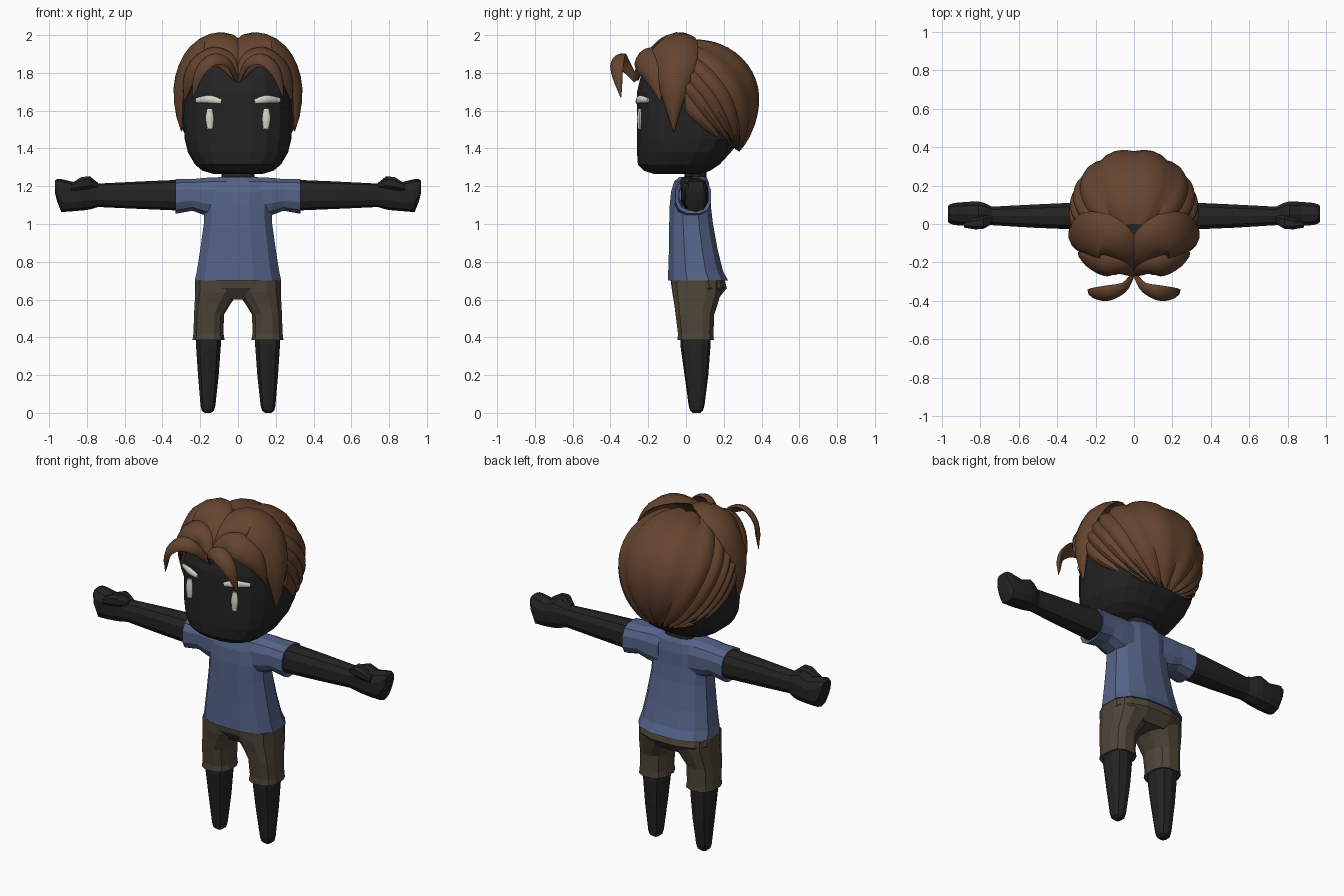
import bpy, bmesh, math
from mathutils import Vector

if "Cube" in bpy.data.objects:
    bpy.data.objects.remove(bpy.data.objects["Cube"])


def material(name, rgb):
    m = bpy.data.materials.new(name)
    m.diffuse_color = (*rgb, 1)
    m.use_nodes = True
    m.node_tree.nodes["Principled BSDF"].inputs["Base Color"].default_value = m.diffuse_color
    return m


SKIN = material("charcoal skin", (0.017, 0.017, 0.017))
SHIRT = material("blue cloth", (0.090, 0.125, 0.245))
SHORTS = material("olive brown cloth", (0.076, 0.060, 0.040))
HAIR = material("brown hair", (0.130, 0.058, 0.028))
EYES = material("pale grey", (0.66, 0.66, 0.60))


def loft(name, rings, mat, mirror=False, smooth=None, strip_caps=False):
    """Skin a list of equal-length point rings and close both ends."""
    bm = bmesh.new()
    vs = [[bm.verts.new(p) for p in r] for r in rings]
    n = len(rings[0])
    for a, b in zip(vs, vs[1:]):
        for i in range(n):
            j = (i + 1) % n
            bm.faces.new((a[i], a[j], b[j], b[i]))
    for r in (vs[0], vs[-1]):
        if strip_caps:
            for i in range(n // 2 - 1):
                bm.faces.new((r[i], r[i + 1], r[n - 2 - i], r[n - 1 - i]))
        else:
            bm.faces.new(r)
    bmesh.ops.recalc_face_normals(bm, faces=bm.faces)
    me = bpy.data.meshes.new(name)
    bm.to_mesh(me)
    bm.free()
    me.materials.append(mat)
    if smooth:
        me.polygons.foreach_set("use_smooth", [True] * len(me.polygons))
        me.set_sharp_from_angle(angle=math.radians(smooth))
    ob = bpy.data.objects.new(name, me)
    bpy.context.collection.objects.link(ob)
    if mirror:
        ob.modifiers.new("mirror", "MIRROR").use_mirror_merge = False
    return ob


def section(axis, pos, a0, a1, b0, b1, e=2.6, n=12):
    """Rounded-box outline across the z axis (a=x, b=y) or the x axis (a=y, b=z)."""
    pts = []
    for i in range(n):
        t = math.tau * (i + 0.5) / n
        c, s = math.cos(t), math.sin(t)
        a = (a0 + a1) / 2 + (a1 - a0) / 2 * math.copysign(abs(c) ** (2 / e), c)
        b = (b0 + b1) / 2 + (b1 - b0) / 2 * math.copysign(abs(s) ** (2 / e), s)
        pts.append((a, b, pos) if axis == "z" else (pos, a, b))
    return pts


def stack(rows, axis="z", **kw):
    return [section(axis, *r, **kw) for r in rows]


def centred(rows):
    return [(z, -hx, hx, y0, y1) for z, hx, y0, y1 in rows]


# Head and neck
loft("head", stack(centred([
    (1.265, .13, -.17, .08), (1.282, .19, -.225, .13), (1.315, .23, -.257, .18),
    (1.38, .268, -.262, .24), (1.45, .285, -.262, .29), (1.55, .292, -.262, .32),
    (1.70, .285, -.262, .325), (1.79, .265, -.24, .30), (1.87, .21, -.18, .24),
    (1.92, .12, -.09, .15)]), n=20), SKIN)
loft("neck", stack(centred([(1.18, .09, -.01, .11), (1.29, .09, -.01, .11)])), SKIN)

# Shirt: body and sleeves, with hollow hems
loft("shirt_body", stack(centred([
    (.76, .20, -.07, .17), (.71, .215, -.085, .205), (.70, .235, -.10, .228),
    (.75, .224, -.098, .20), (.86, .206, -.094, .172), (1.0, .186, -.092, .146),
    (1.09, .182, -.09, .135), (1.17, .182, -.082, .132), (1.225, .165, -.065, .122),
    (1.25, .10, -.035, .11)])), SHIRT)
loft("sleeves", stack([
    (.10, -.065, .125, 1.03, 1.25), (.18, -.062, .128, 1.045, 1.247),
    (.24, -.055, .128, 1.068, 1.24), (.33, -.058, .135, 1.052, 1.24),
    (.325, -.04, .12, 1.07, 1.225), (.25, -.035, .11, 1.09, 1.215)], "x"),
    SHIRT, mirror=True)

# Shorts: hips and legs
loft("shorts_hips", stack(centred([
    (.73, .20, -.075, .19), (.70, .228, -.085, .21), (.66, .23, -.08, .22),
    (.60, .20, -.035, .17)])), SHORTS)
loft("shorts_legs", stack([
    (.70, -.02, .23, -.08, .19), (.64, -.01, .23, -.077, .19), (.58, .035, .232, -.066, .172),
    (.52, .072, .235, -.058, .152), (.42, .075, .238, -.045, .148), (.385, .068, .243, -.048, .15),
    (.39, .085, .225, -.03, .135), (.43, .09, .22, -.025, .13)]), SHORTS, mirror=True)

# Bare legs
loft("legs", stack([
    (.46, .085, .225, -.03, .13), (.36, .088, .225, -.03, .13), (.20, .10, .214, -.008, .118),
    (.04, .118, .2, .014, .098), (.012, .126, .193, .022, .09), (0, .142, .177, .036, .075)],
    n=10), SKIN, mirror=True)

# Arms, fists and thumbs
loft("arms", stack([
    (.20, -.03, .115, 1.075, 1.235), (.33, -.03, .113, 1.072, 1.233), (.52, -.022, .104, 1.08, 1.225),
    (.74, -.008, .092, 1.09, 1.214), (.78, -.01, .112, 1.078, 1.235), (.81, -.014, .12, 1.073, 1.245),
    (.87, -.012, .118, 1.068, 1.222), (.935, -.008, .112, 1.063, 1.238), (.958, 0, .105, 1.12, 1.238),
    (.97, .012, .095, 1.17, 1.228)], "x", n=10), SKIN, mirror=True)
loft("thumbs", stack([
    (.74, 0, .05, 1.19, 1.218), (.785, -.028, .045, 1.185, 1.255), (.83, -.03, .035, 1.178, 1.25),
    (.885, -.02, .02, 1.175, 1.215)], "x", n=8), SKIN, mirror=True)


def spline(pts, t):
    """Catmull-Rom through pts (tuples of any length), t in 0..1."""
    x = t * (len(pts) - 1)
    i = min(int(x), len(pts) - 2)
    f = x - i
    b, c = Vector(pts[i]), Vector(pts[i + 1])
    a = Vector(pts[i - 1]) if i else 2 * b - c
    d = Vector(pts[i + 2]) if i + 2 < len(pts) else 2 * c - b
    return .5 * (2 * b + (c - a) * f + (2 * a - 5 * b + 4 * c - d) * f ** 2
                 + (3 * b - a - 3 * c + d) * f ** 3)


def ribbon(name, pts, widths, thick, mat, centre, bend=.25, steps=16):
    """Tapered lens-shaped lock whose flat side faces the centre."""
    rings = []
    for k in range(steps + 1):
        t = k / steps
        p = spline(pts, t)
        tan = (spline(pts, min(1, t + .02)) - spline(pts, max(0, t - .02))).normalized()
        nrm = p - Vector(centre)
        nrm = (nrm - tan * nrm.dot(tan)).normalized()
        side = tan.cross(nrm)
        w = max(.003, spline([(q, 0) for q in widths], t).x)
        h = min(thick, w * .6)
        ring = []
        for i in range(12):
            a = math.tau * i / 12
            c = math.cos(a)
            ring.append(p + side * w * c + nrm * (h * math.sin(a) - bend * w * c * c))
        rings.append(ring)
    return loft(name, rings, mat, mirror=True, smooth=40)


# Face marks: closed lids and the bars below them
ribbon("eyelids", [(.088, -.260, 1.648), (.15, -.245, 1.66), (.222, -.2, 1.655)],
       [.012, .021, .013], .014, EYES, (.15, 0, 1.655), 0, 8)
ribbon("eye_bars", [(.15, -.244, 1.612), (.15, -.246, 1.56), (.148, -.246, 1.502)],
       [.014, .022, .015], .013, EYES, (.15, 0, 1.56), 0, 8)

# Front hair: swept side locks, inner fringe and forward curls
HEAD = (0, 0, 1.65)
ribbon("side_locks", [(.005, -.25, 1.79), (.05, -.165, 1.925), (.14, -.085, 1.98), (.255, -.06, 1.905),
                      (.318, -.07, 1.73), (.30, -.065, 1.49)],
       [.02, .09, .125, .12, .08, .003], .022, HAIR, HEAD)
ribbon("fringe_locks", [(.005, -.26, 1.77), (.07, -.235, 1.875), (.16, -.225, 1.89),
                        (.25, -.185, 1.81), (.285, -.135, 1.65)],
       [.02, .06, .075, .065, .003], .02, HAIR, HEAD)
ribbon("front_curls", [(.005, -.265, 1.76), (.05, -.335, 1.855), (.13, -.365, 1.88),
                       (.205, -.37, 1.81), (.24, -.345, 1.67)],
       [.015, .035, .048, .04, .003], .014, HAIR, (.05, -.2, 1.68))

# Back hair: ridged shell of locks running from the parting to the nape
LOCKS, SEG, STEPS = 12, 4, 18


def shell_point(u, t, scale):
    phi = math.radians(102) * u
    start = Vector((math.sin(phi), -.2, math.cos(phi))).normalized()
    end = Vector((.62 * u, .75 - .1 * u * u, -.85)).normalized()
    d = start.slerp(end, t) * scale
    return (d.x * .338, .06 + d.y * .335, 1.67 + d.z * (.312 if d.z > 0 else .385))


rings = []
for k in range(STEPS + 1):
    outer, inner = [], []
    for i in range(LOCKS * SEG + 1):
        u = 2 * i / (LOCKS * SEG) - 1
        ridge = (2 * ((i % SEG) / SEG) - 1) ** 2
        t = k / STEPS * (1 - .05 * ridge)
        outer.append(shell_point(u, t, 1 - .045 * ridge))
        inner.append(shell_point(u, t, .89))
    rings.append(outer + inner[::-1])
loft("back_hair", rings, HAIR, smooth=30, strip_caps=True)
